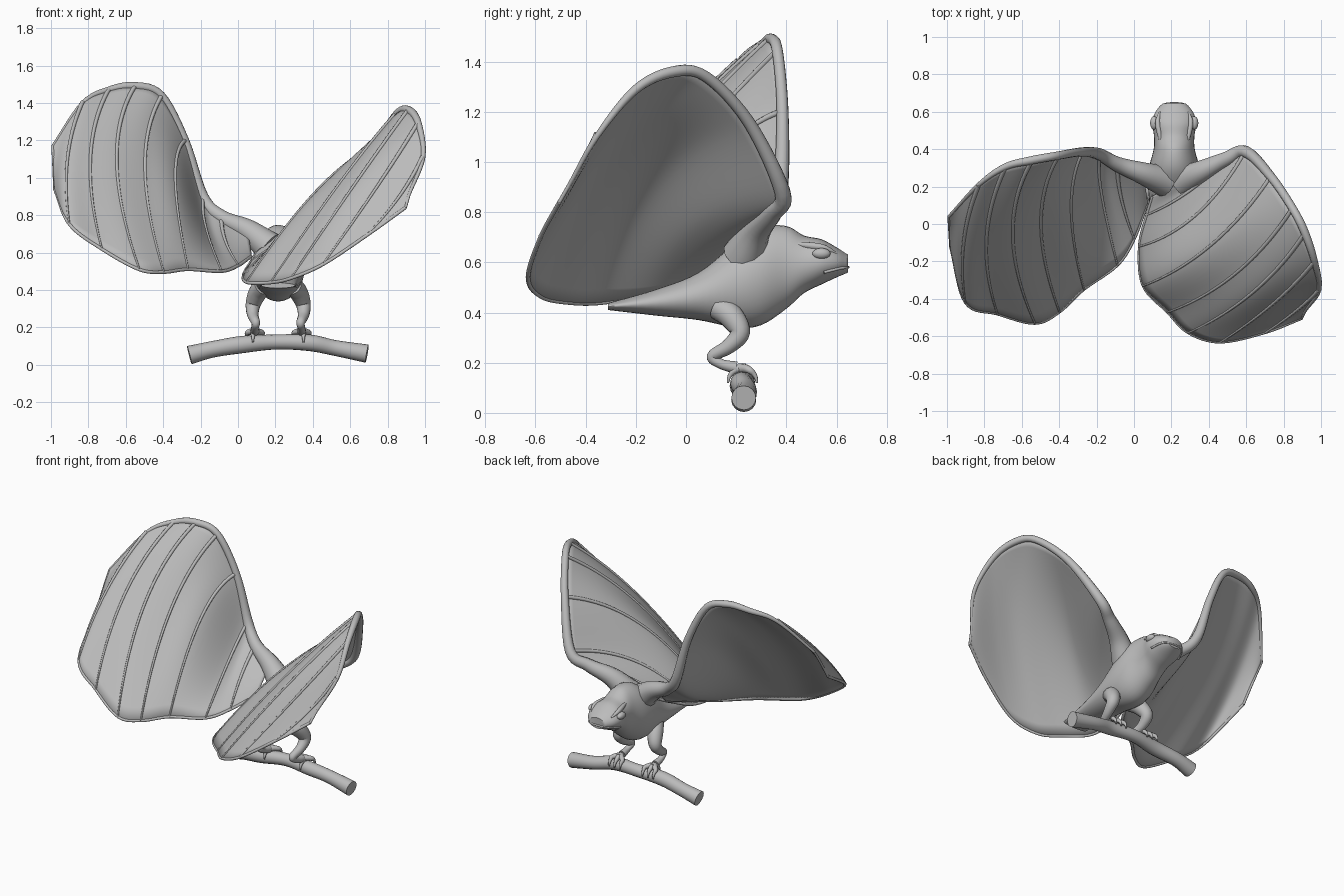
import bpy, bmesh, math
from mathutils import Vector

cube = bpy.data.objects.get("Cube")
if cube:
    bpy.data.objects.remove(cube, do_unlink=True)

grey = bpy.data.materials.new("plain_grey")
grey.use_nodes = True
grey.diffuse_color = (.5, .5, .5, 1)
grey.node_tree.nodes["Principled BSDF"].inputs["Base Color"].default_value = (.5, .5, .5, 1)

MID = .215   # centre plane of the body


def spline(points, t):
    """Smooth curve through the points, t counted in points."""
    last = len(points) - 1
    t = min(max(t, 0), last)
    i = min(int(t), last - 1)
    f = t - i
    b, c = Vector(points[i]), Vector(points[i + 1])
    a = Vector(points[i - 1]) if i > 0 else b * 2 - c
    d = Vector(points[i + 2]) if i + 2 <= last else c * 2 - b
    return b + (c - a) * (f / 2) + (a * 2 - b * 5 + c * 4 - d) * (f * f / 2) \
        + (b * 3 - a - c * 3 + d) * (f ** 3 / 2)


def activate(ob):
    bpy.ops.object.select_all(action='DESELECT')
    ob.select_set(True)
    bpy.context.view_layer.objects.active = ob


def tube(name, points, steps=6, sides=3):
    """Tapered round tube; each point is x, y, z, radius."""
    count = (len(points) - 1) * steps
    curve = bpy.data.curves.new(name, 'CURVE')
    curve.dimensions = '3D'
    curve.bevel_depth = 1
    curve.bevel_resolution = sides
    curve.use_fill_caps = True
    line = curve.splines.new('POLY')
    line.points.add(count)
    for k, point in enumerate(line.points):
        p = spline(points, k / steps)
        point.co = (p[0], p[1], p[2], 1)
        point.radius = max(p[3], .001)
    ob = bpy.data.objects.new(name, curve)
    bpy.context.collection.objects.link(ob)
    curve.materials.append(grey)
    activate(ob)
    bpy.ops.object.convert(target='MESH')
    bpy.ops.object.shade_smooth_by_angle(angle=math.radians(50))
    return ob


def grid_mesh(name, rows, wrap=False):
    """Skin over rows of points; wrapped rows get end caps."""
    bm = bmesh.new()
    grid = [[bm.verts.new(p) for p in row] for row in rows]
    width = len(rows[0])
    for a, b in zip(grid, grid[1:]):
        for j in range(width if wrap else width - 1):
            k = (j + 1) % width
            bm.faces.new((a[j], a[k], b[k], b[j]))
    if wrap:
        bm.faces.new(grid[0])
        bm.faces.new(grid[-1])
    bmesh.ops.recalc_face_normals(bm, faces=bm.faces)
    mesh = bpy.data.meshes.new(name)
    bm.to_mesh(mesh)
    bm.free()
    mesh.materials.append(grey)
    ob = bpy.data.objects.new(name, mesh)
    bpy.context.collection.objects.link(ob)
    activate(ob)
    bpy.ops.object.shade_smooth_by_angle(angle=math.radians(50))
    return ob


# Body and head: elliptical sections along y (y, centre z, half width, half height)
sections = [(-.31, .424, .09, .014), (-.12, .44, .105, .052), (.05, .465, .125, .095),
            (.2, .51, .14, .17), (.3, .545, .135, .195), (.4, .58, .11, .165),
            (.47, .592, .108, .115), (.54, .602, .118, .09), (.6, .6, .1, .06),
            (.645, .595, .06, .036)]
rows = []
for k in range((len(sections) - 1) * 5 + 1):
    y, z, w, h = spline(sections, k / 5)
    ring = [math.tau * j / 32 for j in range(32)]
    rows.append([(MID + w * math.cos(a), y, z + h * math.sin(a)) for a in ring])
grid_mesh("body", rows, wrap=True)

# Mouth line around the muzzle
tube("mouth", [(MID + s * x, y, z, .006) for s, x, y, z in (
    (-1, .108, .55, .56), (-1, .085, .61, .575), (-1, .045, .642, .58),
    (1, .045, .642, .58), (1, .085, .61, .575), (1, .108, .55, .56))])


# Wings: leading edge, middle and trailing edge, one station per rib
def build_wing(side, name, lead, middle, trail):
    top = len(lead) - 1

    def surface(u, v):
        return (spline(lead, u) * ((1 - v) * (1 - 2 * v))
                + spline(middle, u) * (4 * v * (1 - v))
                + spline(trail, u) * (v * (2 * v - 1)))

    # Membrane
    nu, nv = top * 8, 20
    skin = grid_mesh(name + "_wing_membrane",
                     [[surface(top * i / nu, j / nv) for j in range(nv + 1)]
                      for i in range(nu + 1)])
    thick = skin.modifiers.new("thickness", 'SOLIDIFY')
    thick.thickness = .012
    thick.offset = 0

    # Arm and leading edge, thick at the shoulder and thin at the tip
    radii = (.06, .04, .032, .024, .022, .022, .018, .012, .008)
    shoulder = (MID + side * .05, .23, .63, .085)
    tube(name + "_wing_arm", [shoulder] + [(*p, r) for p, r in zip(lead, radii)], sides=4)

    # Rolled trailing edge and wing tip
    hem = [(*surface(top * i / nu, 1), .009) for i in range(nu + 1)]
    tube(name + "_wing_hem", hem, steps=1)
    tube(name + "_wing_tip", [(*surface(top, j / 8), .008) for j in range(9)], steps=1)

    # Ribs raised on the upper face
    for u in range(1, top):
        path = []
        for j in range(25):
            v = j / 24
            across = surface(u, v + .02) - surface(u, v - .02)
            along = surface(u + .1, v) - surface(u - .1, v)
            lift = along.cross(across).normalized() * (-side * .006)
            path.append((*(surface(u, v) + lift), .012 - .007 * v))
        tube(f"{name}_wing_rib_{u}", path, steps=1, sides=2)


build_wing(-1, "right",
           [(.05, .27, .72), (-.09, .32, .79), (-.19, .375, .9), (-.285, .385, 1.2),
            (-.41, .365, 1.44), (-.55, .34, 1.49), (-.69, .305, 1.47),
            (-.83, .21, 1.4), (-.99, .04, 1.17)],
           [(.06, .2, .66), (-.07, .14, .66), (-.18, .17, .74), (-.34, .08, .99),
            (-.5, 0, 1.05), (-.65, -.06, 1.08), (-.79, -.08, 1.1),
            (-.91, -.1, 1.1), (-.985, -.04, 1.06)],
           [(.07, .11, .58), (0, -.08, .53), (-.09, -.22, .5), (-.27, -.35, .51),
            (-.4, -.47, .495), (-.53, -.53, .51), (-.73, -.48, .62),
            (-.9, -.42, .75), (-.98, -.12, .94)])
build_wing(1, "left",
           [(.36, .28, .73), (.49, .345, .8), (.6, .385, .88), (.735, .25, 1.16),
            (.85, .08, 1.34), (.915, -.05, 1.36), (.965, -.2, 1.29),
            (.99, -.35, 1.11), (.915, -.465, .91)],
           [(.22, .21, .68), (.29, .17, .69), (.34, .05, .75), (.42, -.11, .92),
            (.55, -.26, .97), (.64, -.36, .98), (.745, -.42, .95),
            (.865, -.46, .9), (.905, -.485, .875)],
           [(.1, .15, .6), (.07, .05, .55), (.03, -.12, .48), (.05, -.33, .44),
            (.18, -.47, .44), (.29, -.58, .465), (.46, -.63, .54),
            (.7, -.58, .7), (.895, -.505, .84)])

# Eyes, brows, legs and feet, repeated on both sides
for side, name in ((1, "left"), (-1, "right")):
    bpy.ops.mesh.primitive_uv_sphere_add(segments=20, ring_count=12, radius=1,
                                         location=(MID + side * .107, .54, .635))
    eye = bpy.context.object
    eye.name = name + "_eye"
    eye.scale = (.022, .036, .022)
    eye.data.materials.append(grey)
    bpy.ops.object.shade_smooth()
    tube(name + "_brow", [(MID + side * x, y, z, r) for x, y, z, r in (
        (.065, .42, .675, .006), (.08, .49, .667, .014), (.088, .55, .658, .013),
        (.075, .6, .635, .005))])
    tube(name + "_leg", [(MID + side * x, y, z, r) for x, y, z, r in (
        (.08, .13, .42, .05), (.11, .18, .385, .05), (.135, .215, .32, .04),
        (.135, .17, .265, .03), (.12, .105, .225, .023), (.125, .14, .195, .02),
        (.125, .2, .18, .025))], sides=5)
    # Toes curl over the branch, three forward and one back
    for n, (spread, turn) in enumerate(((-.04, -1), (0, -1), (.04, -1), (.01, 1))):
        toe = []
        for k in range(6):
            a = math.pi / 2 + turn * (.35 * k - .2)
            x = MID + side * (.125 + spread * min(1, k / 2))
            toe.append((x, .225 + .058 * math.cos(a), .118 + .06 * math.sin(a),
                        .021 - .0034 * k))
        tube(f"{name}_toe_{n + 1}", toe, steps=3)

# Branch
tube("branch", [(-.26, .23, .052, .05), (-.14, .235, .082, .044), (.02, .22, .108, .046),
                (.2, .235, .122, .04), (.38, .22, .118, .044), (.52, .24, .09, .042),
                (.69, .23, .06, .049)], sides=6)
